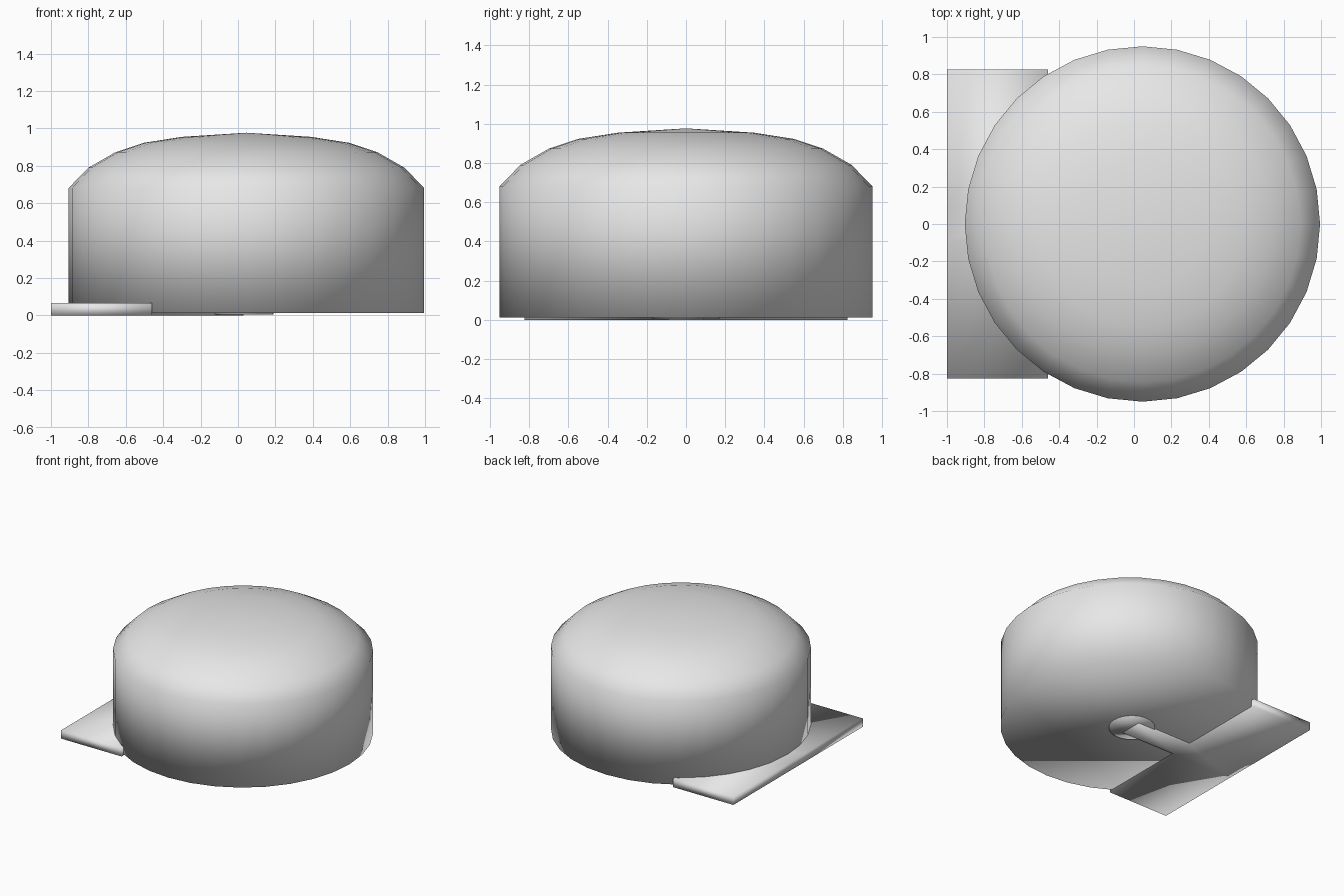
import bpy, bmesh, math

cube = bpy.data.objects.get("Cube")
if cube:
    bpy.data.objects.remove(cube, do_unlink=True)

CENTER_X = 0.045
SEGMENTS = 32

grey = bpy.data.materials.new("light grey")
grey.use_nodes = True
grey.diffuse_color = (0.8, 0.8, 0.8, 1)
grey.node_tree.nodes["Principled BSDF"].inputs["Base Color"].default_value = (0.8, 0.8, 0.8, 1)


def finish(bm, name):
    """Turn a bmesh into a smooth grey object."""
    bmesh.ops.recalc_face_normals(bm, faces=bm.faces)
    for face in bm.faces:
        face.smooth = True
    mesh = bpy.data.meshes.new(name)
    bm.to_mesh(mesh)
    bm.free()
    mesh.materials.append(grey)
    obj = bpy.data.objects.new(name, mesh)
    bpy.context.collection.objects.link(obj)
    return obj


def lathe(name, profile, center_x, tip_z=None):
    """Stack rings of (radius, height), capped below, and above by a tip or flat."""
    bm = bmesh.new()
    rings = []
    for radius, z in profile:
        angles = [2 * math.pi * i / SEGMENTS for i in range(SEGMENTS)]
        rings.append([bm.verts.new((center_x + radius * math.cos(a),
                                    radius * math.sin(a), z)) for a in angles])
    for low, high in zip(rings, rings[1:]):
        for i in range(SEGMENTS):
            j = (i + 1) % SEGMENTS
            bm.faces.new((low[i], low[j], high[j], high[i]))
    bm.faces.new(rings[0][::-1])
    if tip_z is None:
        bm.faces.new(rings[-1])
    else:
        tip = bm.verts.new((center_x, 0, tip_z))
        for i in range(SEGMENTS):
            bm.faces.new((rings[-1][i], rings[-1][(i + 1) % SEGMENTS], tip))
    return finish(bm, name)


# Domed drum body
lathe("domed_body",
      [(0.95, 0.012), (0.95, 0.682), (0.845, 0.79), (0.7, 0.873),
       (0.55, 0.923), (0.345, 0.955)], CENTER_X, tip_z=0.977)

# Round hub under the body
lathe("bottom_hub", [(0.17, 0.004), (0.17, 0.05)], 0.02)

# Flat side plate with a connecting arm, one T-shaped slab
bm = bmesh.new()
verts = {}


def vert(x, y):
    if (x, y) not in verts:
        verts[x, y] = bm.verts.new((x, y, 0))
    return verts[x, y]


OUTER, INNER, ARM_END = -1.0, -0.46, 0.03
HALF_ARM, HALF_PLATE = 0.09, 0.825
for x0, x1, y0, y1 in ((OUTER, INNER, -HALF_PLATE, -HALF_ARM),
                       (OUTER, INNER, -HALF_ARM, HALF_ARM),
                       (OUTER, INNER, HALF_ARM, HALF_PLATE),
                       (INNER, ARM_END, -HALF_ARM, HALF_ARM)):
    bm.faces.new((vert(x0, y0), vert(x1, y0), vert(x1, y1), vert(x0, y1)))
slab = bmesh.ops.extrude_face_region(bm, geom=bm.faces[:])
top = [g for g in slab["geom"] if isinstance(g, bmesh.types.BMVert)]
bmesh.ops.translate(bm, verts=top, vec=(0, 0, 0.067))
finish(bm, "side_plate_and_arm")
